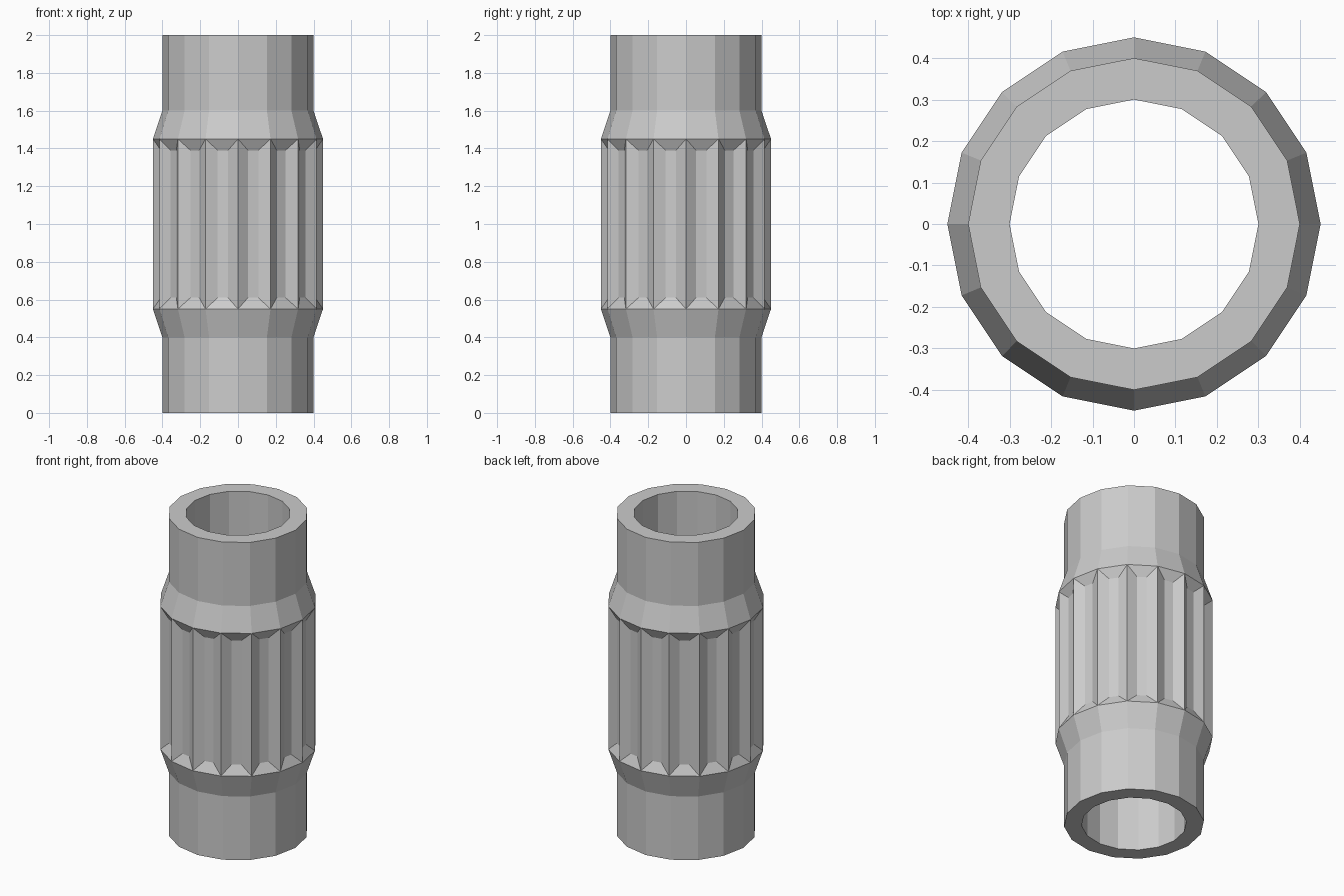
import bpy, bmesh
from math import cos, sin, pi

if "Cube" in bpy.data.objects:
    bpy.data.objects.remove(bpy.data.objects["Cube"])

SIDES = 16
# closed cross-section (radius, height): outside going up, then the bore
PROFILE = [(0.40, 0), (0.40, 0.40), (0.45, 0.55), (0.45, 1.45),
           (0.40, 1.60), (0.40, 2.0), (0.30, 2.0), (0.30, 0)]
GRIP = 2  # profile segment that carries the flutes

bm = bmesh.new()
rings = [[bm.verts.new((r * cos(2 * pi * i / SIDES), r * sin(2 * pi * i / SIDES), z))
          for i in range(SIDES)] for r, z in PROFILE]

# tube walls and rims
grip_faces = []
for k, ring in enumerate(rings):
    nxt = rings[(k + 1) % len(rings)]
    for i in range(SIDES):
        j = (i + 1) % SIDES
        face = bm.faces.new((ring[i], ring[j], nxt[j], nxt[i]))
        if k == GRIP:
            grip_faces.append(face)
bm.normal_update()

# sunken flutes around the grip
bmesh.ops.inset_individual(bm, faces=grip_faces, thickness=0.06, depth=-0.03,
                           use_even_offset=True)
bmesh.ops.recalc_face_normals(bm, faces=bm.faces)

mesh = bpy.data.meshes.new("fluted_sleeve")
bm.to_mesh(mesh)
bm.free()
sleeve = bpy.data.objects.new("fluted_sleeve", mesh)
bpy.context.collection.objects.link(sleeve)
